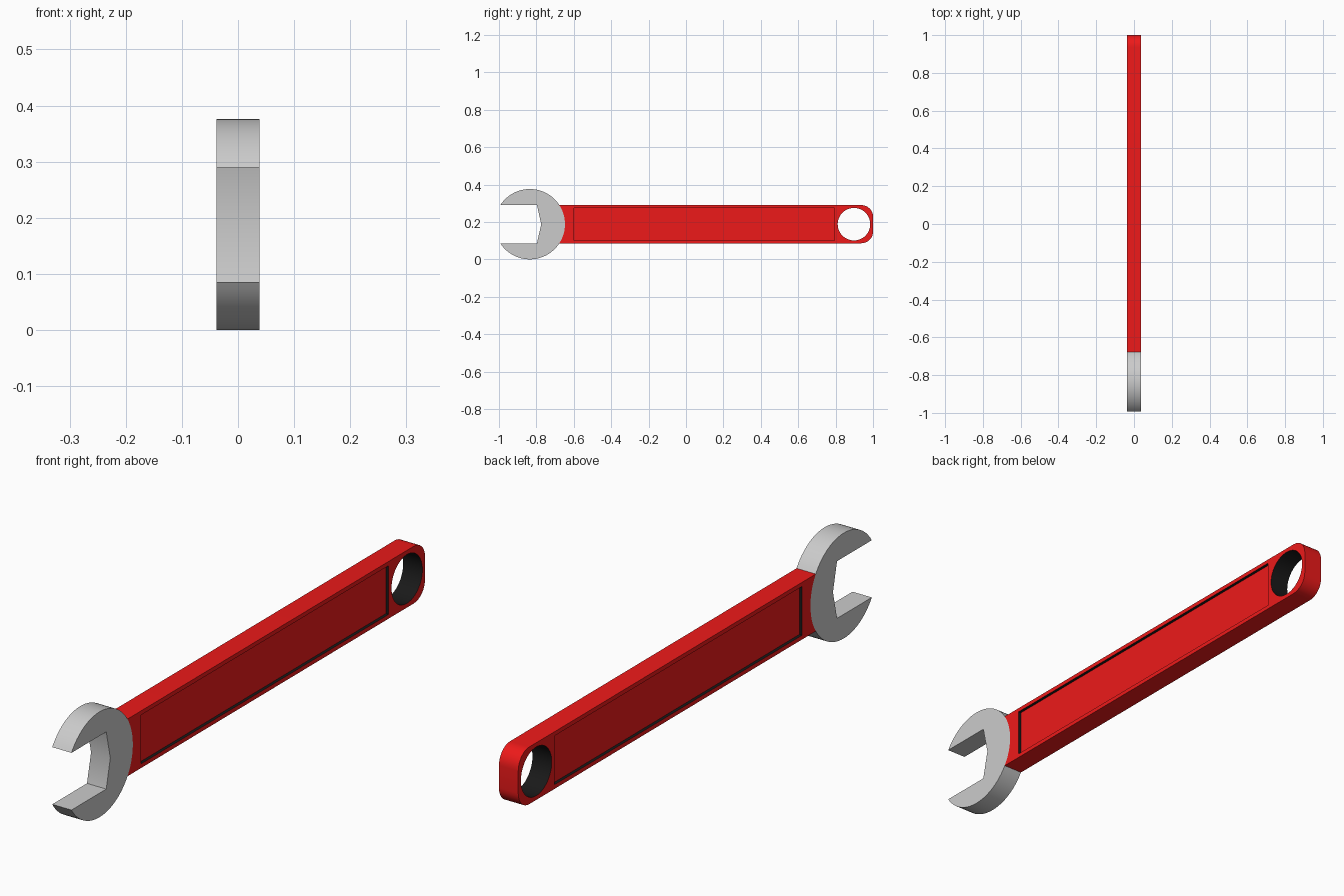
import bpy, bmesh
from math import sin, cos, asin, pi, radians

if "Cube" in bpy.data.objects:
    bpy.data.objects.remove(bpy.data.objects["Cube"])

T = 0.038                      # half thickness
CZ = 0.188                     # centre line height
HY, HR = -0.835, 0.188         # head centre and radius
HH = 0.102                     # half height of handle and jaw gap
A = asin(HH / HR)


def material(name, rgb):
    m = bpy.data.materials.new(name)
    m.diffuse_color = (*rgb, 1)
    m.use_nodes = True
    m.node_tree.nodes["Principled BSDF"].inputs["Base Color"].default_value = m.diffuse_color
    return m


def arc(cy, cz, r, a0, a1, n):
    return [(cy + r * cos(a0 + (a1 - a0) * i / n),
             cz + r * sin(a0 + (a1 - a0) * i / n)) for i in range(n + 1)]


def loop(bm, pts, x):
    return [bm.verts.new((x, y, z)) for y, z in pts]


def walls(bm, a, b, mat=0, skip=0):
    n = len(a)
    for i in range(skip, n):
        j = (i + 1) % n
        bm.faces.new((a[i], a[j], b[j], b[i])).material_index = mat


def cap(bm, loops, side):
    edges = []
    for vs in loops:
        for i, v in enumerate(vs):
            w = vs[(i + 1) % len(vs)]
            edges.append(bm.edges.get((v, w)) or bm.edges.new((v, w)))
    bmesh.ops.triangle_fill(bm, use_beauty=True, edges=edges, normal=(side, 0, 0))


def finish(bm, name, mats=()):
    bmesh.ops.recalc_face_normals(bm, faces=bm.faces[:])
    me = bpy.data.meshes.new(name)
    bm.to_mesh(me)
    bm.free()
    ob = bpy.data.objects.new(name, me)
    bpy.context.collection.objects.link(ob)
    for m in mats:
        me.materials.append(m)
    bpy.ops.object.select_all(action='DESELECT')
    ob.select_set(True)
    bpy.context.view_layer.objects.active = ob
    bpy.ops.object.shade_smooth_by_angle(angle=radians(30))


red = material("red_paint", (0.85, 0.01, 0.01))
black = material("black_paint", (0.01, 0.01, 0.01))

# seam where the handle meets the round head
N = 12
seam = arc(HY, CZ, HR, -A, A, N)

# open jaw head
jaw = [(-0.797, CZ - HH), (-0.774, CZ), (-0.797, CZ + HH)]
head = (seam + arc(HY, CZ, HR, A, pi - A, 24)[1:] + jaw[::-1]
        + arc(HY, CZ, HR, pi + A, 2 * pi - A, 24)[:-1])
bm = bmesh.new()
left, right = loop(bm, head, -T), loop(bm, head, T)
walls(bm, left, right, skip=N)
cap(bm, [left], -1)
cap(bm, [right], 1)
finish(bm, "jaw_head")

# handle with rounded end, hanging hole and a recessed panel on both sides
R = 0.062
outline = (seam + arc(1 - R, CZ + HH - R, R, pi / 2, 0, 8)
           + arc(1 - R, CZ - HH + R, R, 0, -pi / 2, 8))
hole = arc(0.898, CZ, 0.087, 0, 2 * pi, 48)[:-1]
panel = [(-0.6, CZ - 0.087), (0.795, CZ - 0.087), (0.795, CZ + 0.087), (-0.6, CZ + 0.087)]
bm = bmesh.new()
outer, bore = [], []
for s in (-1, 1):
    o, h, p = (loop(bm, pts, s * T) for pts in (outline, hole, panel))
    floor = loop(bm, panel, s * (T - 0.011))
    walls(bm, p, floor, mat=1)
    bm.faces.new(floor)
    cap(bm, [o, h, p], s)
    outer.append(o)
    bore.append(h)
walls(bm, *outer, skip=N)
walls(bm, *bore, mat=1)
finish(bm, "handle", (red, black))
